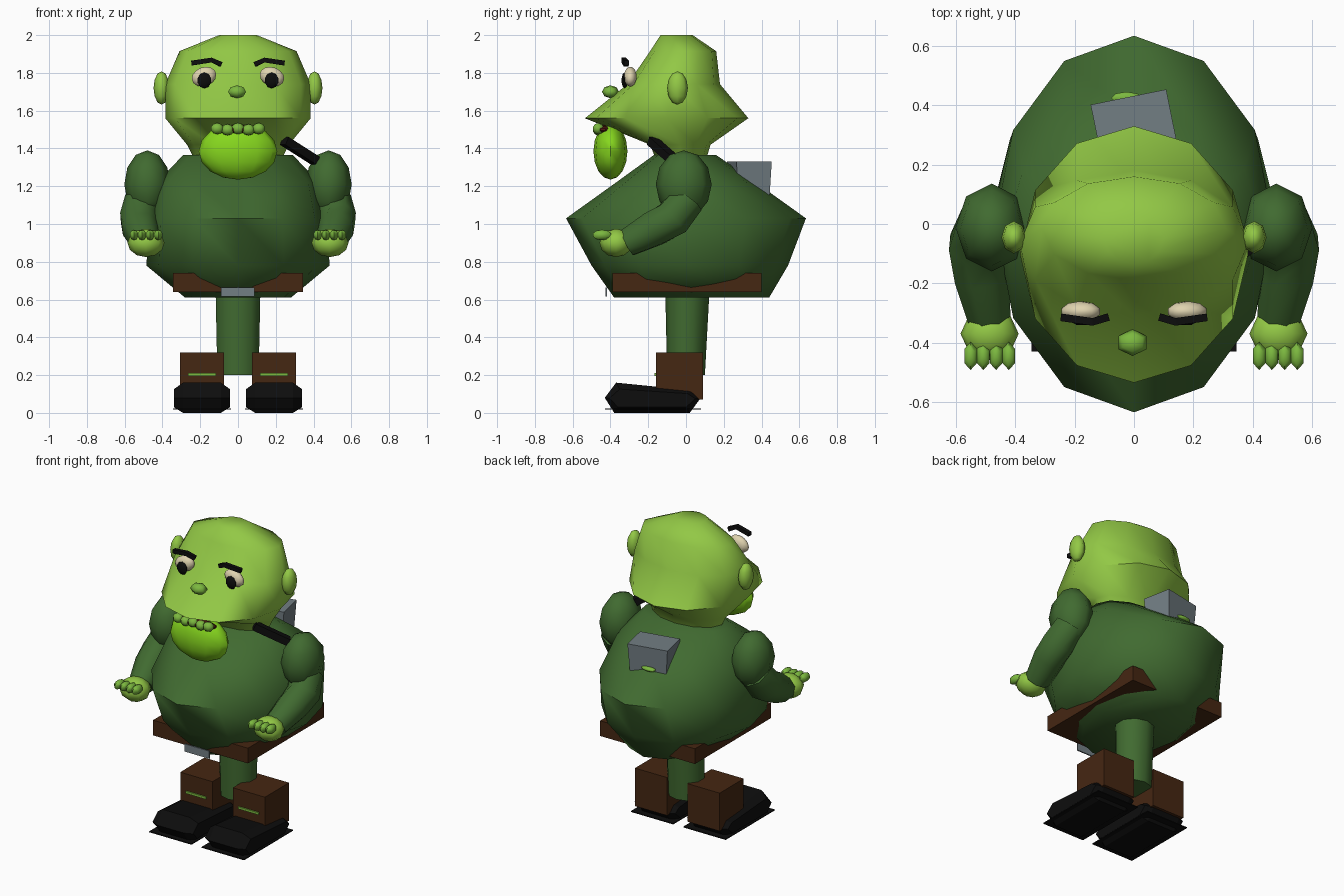
import bpy, bmesh, math
from mathutils import Vector, Matrix

default = bpy.data.objects.get("Cube")
if default:
    bpy.data.objects.remove(default, do_unlink=True)


def material(name, r, g, b):
    m = bpy.data.materials.new(name)
    m.use_nodes = True
    m.diffuse_color = (r, g, b, 1)
    bsdf = m.node_tree.nodes["Principled BSDF"]
    bsdf.inputs["Base Color"].default_value = (r, g, b, 1)
    bsdf.inputs["Roughness"].default_value = 0.8
    return m


SKIN = material("light green skin", .29, .58, .06)
KNUCKLE = material("mid green skin", .20, .48, .05)
TUNIC = material("dark green cloth", .052, .145, .03)
BEARD = material("bright lime", .24, .68, .013)
LEATHER = material("brown leather", .06, .02, .006)
BLACK = material("black", .004, .004, .004)
METAL = material("grey metal", .17, .21, .23)
CREAM = material("cream", .74, .65, .43)
MOUTH = material("dark red", .09, .012, .006)


def finish(name, bm, mat, smooth=60):
    bmesh.ops.recalc_face_normals(bm, faces=bm.faces)
    me = bpy.data.meshes.new(name)
    bm.to_mesh(me)
    bm.free()
    me.materials.append(mat)
    ob = bpy.data.objects.new(name, me)
    bpy.context.collection.objects.link(ob)
    if smooth:
        bpy.ops.object.select_all(action='DESELECT')
        ob.select_set(True)
        bpy.context.view_layer.objects.active = ob
        bpy.ops.object.shade_smooth_by_angle(angle=math.radians(smooth))
    return ob


def skin_rings(name, rings, mat, smooth=60):
    """Bridge a list of point rings and cap both ends."""
    bm = bmesh.new()
    loops = [[bm.verts.new(p) for p in ring] for ring in rings]
    n = len(loops[0])
    for a, b in zip(loops, loops[1:]):
        for i in range(n):
            j = (i + 1) % n
            bm.faces.new((a[i], a[j], b[j], b[i]))
    bm.faces.new(loops[0])
    bm.faces.new(loops[-1])
    return finish(name, bm, mat, smooth)


def loft(name, sections, mat, n=12, smooth=60):
    """Stack ovals given as (height, front y, back y, half width)."""
    rings = []
    for z, front, back, half in sections:
        turns = [math.tau * i / n for i in range(n)]
        rings.append([(half * math.sin(t), (front + back) / 2 + (back - front) / 2 * math.cos(t), z)
                      for t in turns])
    return skin_rings(name, rings, mat, smooth)


def tube(name, path, radii, mat, n=8, flat=1.0, smooth=60):
    pts = [Vector(p) for p in path]
    rings = []
    for i, p in enumerate(pts):
        d = pts[min(i + 1, len(pts) - 1)] - pts[max(i - 1, 0)]
        q = d.to_track_quat('Z', 'Y')
        rings.append([p + q @ Vector((radii[i] * math.cos(t), radii[i] * flat * math.sin(t), 0))
                      for t in (math.tau * (k + .5) / n for k in range(n))])
    return skin_rings(name, rings, mat, smooth)


def ball(name, centre, size, mat, u=10, v=7, tilt=0):
    bm = bmesh.new()
    bmesh.ops.create_uvsphere(bm, u_segments=u, v_segments=v, radius=1)
    bm.transform(Matrix.Translation(centre) @ Matrix.Rotation(tilt, 4, 'Y') @ Matrix.Diagonal((*size, 1)))
    return finish(name, bm, mat)


def box(name, low, high, mat, turn=0, taper=1):
    bm = bmesh.new()
    bmesh.ops.create_cube(bm, size=1)
    for v in bm.verts:
        if v.co.z < 0:
            v.co.x *= taper
            v.co.y *= taper
    low, high = Vector(low), Vector(high)
    bm.transform(Matrix.Translation((low + high) / 2) @ Matrix.Rotation(turn, 4, 'Z')
                 @ Matrix.Diagonal((*(high - low), 1)))
    return finish(name, bm, mat, 0)


# Torso, head and single central leg
loft("torso", [(.61, -.38, .44, .28), (.78, -.5, .54, .485), (1.03, -.635, .635, .47),
               (1.22, -.37, .37, .43), (1.365, -.17, .16, .29)], TUNIC)
loft("head", [(1.32, -.15, .1, .22), (1.42, -.19, .13, .27), (1.56, -.535, .33, .385),
              (1.74, -.31, .18, .385), (1.915, -.19, .16, .31), (2.0, -.135, .035, .1)], SKIN)
loft("leg", [(.2, -.1, .1, .115), (.66, -.11, .125, .125)], TUNIC, n=10)

# Belt and buckle
box("belt", (-.345, -.39, .64), (.345, .4, .74), LEATHER)
box("buckle", (-.09, -.425, .615), (.088, -.417, .665), METAL)

# Face
ball("nose", (-.005, -.4, 1.7), (.055, .045, .034), KNUCKLE, 6, 4)
ball("beard", (0, -.4, 1.385), (.208, .09, .15), BEARD, 12, 8)
ball("mouth", (0, -.44, 1.5), (.155, .045, .025), MOUTH)
for i in range(5):
    ball(f"lip_{i + 1}", (-.11 + .055 * i, -.465, 1.505 - .006 * (i % 2)),
         (.036, .032, .03), KNUCKLE, 7, 5)

# Paired parts
for side, s in (("left", 1), ("right", -1)):
    ball(f"{side}_ear", (s * .405, -.045, 1.72), (.042, .055, .088), SKIN, 8, 6)
    ball(f"{side}_eye", (s * .18, -.295, 1.78), (.07, .035, .05), CREAM, tilt=s * .35)
    ball(f"{side}_pupil", (s * .178, -.325, 1.76), (.038, .018, .042), BLACK, 7, 5)
    tube(f"{side}_eyebrow", [(s * .09, -.315, 1.845), (s * .14, -.33, 1.868), (s * .245, -.315, 1.852)],
         [.018] * 3, BLACK, 4, smooth=0)

    # Arm with a bulky shoulder, bent forearm and fist
    ball(f"{side}_shoulder", (s * .48, -.012, 1.21), (.122, .148, .18), TUNIC, 8, 6)
    tube(f"{side}_forearm", [(s * .5, .0, 1.13), (s * .525, -.07, 1.03), (s * .515, -.17, .975),
                             (s * .49, -.31, .9)], [.1, .105, .1, .078], TUNIC)
    ball(f"{side}_hand", (s * .487, -.37, .9), (.098, .088, .075), SKIN, 8, 6)
    for i in range(4):
        ball(f"{side}_finger_{i + 1}", (s * (.422 + .043 * i), -.445, .942),
             (.026, .05, .028), KNUCKLE, 6, 5)

    # Boot shaft, trim, shoe and sole
    c = s * .191
    box(f"{side}_boot", (c - .117, -.16, .07), (c + .117, .09, .32), LEATHER)
    box(f"{side}_boot_trim", (c - .075, -.168, .195), (c + .075, -.16, .21), KNUCKLE)
    outline = [(-.43, .08), (-.37, .16), (.03, .12), (.075, .075), (.02, 0), (-.38, 0)]
    shoe_rings = []
    for dx, k in ((-.148, .6), (-.1, 1), (.1, 1), (.148, .6)):
        shoe_rings.append([(c + dx, -.18 + (y + .18) * (.75 + k / 4), .075 + (z - .075) * k)
                           for y, z in outline])
    skin_rings(f"{side}_shoe", shoe_rings, BLACK, 0)
    box(f"{side}_sole", (c - .154, -.43, .018), (c + .154, .08, .024), BLACK)

# Shoulder strap and back pack
tube("strap", [(.245, -.18, 1.44), (.41, -.06, 1.335)], [.036, .036], BLACK, 4, .9, 0)
box("pack", (-.13, .24, 1.1), (.13, .43, 1.33), METAL, turn=.2, taper=.88)
ball("pack_clasp", (-.025, .425, 1.19), (.055, .022, .014), KNUCKLE, 8, 5)
